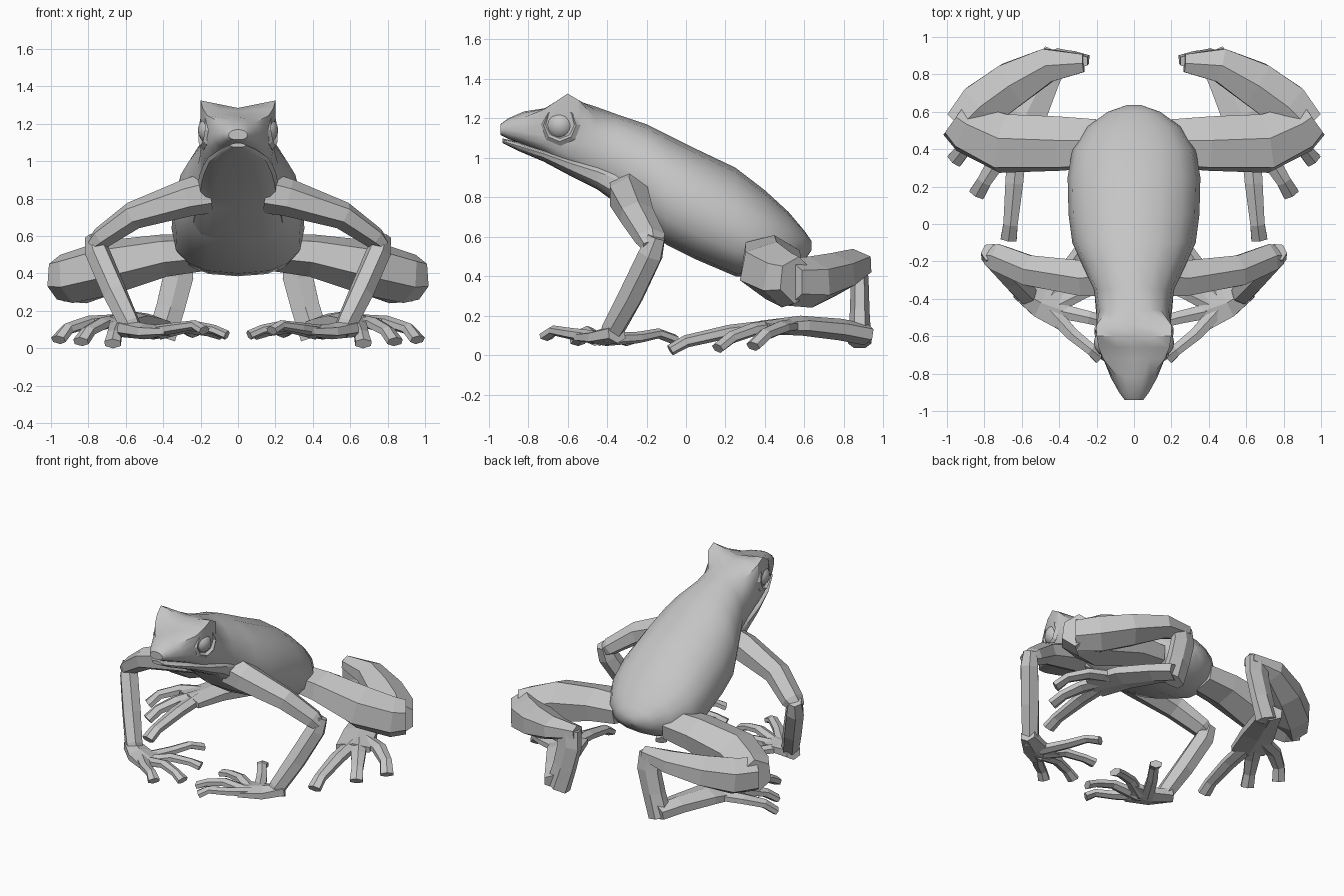
import bpy, bmesh, math
from mathutils import Vector

skin = bpy.data.materials.new("grey_skin")
skin.diffuse_color = (0.56, 0.56, 0.56, 1)


def make_object(name, rings, smooth=None, mirror=True):
    """Skin a list of vertex rings into a closed tube."""
    bm = bmesh.new()
    loops = [[bm.verts.new(p) for p in ring] for ring in rings]
    n = len(rings[0])
    for a, b in zip(loops, loops[1:]):
        for i in range(n):
            bm.faces.new((a[i], a[(i + 1) % n], b[(i + 1) % n], b[i]))
    bm.faces.new(loops[0])
    bm.faces.new(loops[-1])
    bmesh.ops.recalc_face_normals(bm, faces=bm.faces)
    mesh = bpy.data.meshes.new(name)
    bm.to_mesh(mesh)
    bm.free()
    ob = bpy.data.objects.new(name, mesh)
    bpy.context.collection.objects.link(ob)
    finish(ob, smooth, mirror)
    return ob


def finish(ob, smooth, mirror):
    ob.data.materials.append(skin)
    if smooth:
        bpy.ops.object.select_all(action='DESELECT')
        ob.select_set(True)
        bpy.context.view_layer.objects.active = ob
        bpy.ops.object.shade_smooth_by_angle(angle=math.radians(smooth))
    if mirror:
        centre = bpy.data.objects.get("mirror_centre")
        if centre is None:
            centre = bpy.data.objects.new("mirror_centre", None)
            bpy.context.collection.objects.link(centre)
            centre.hide_render = True
        mod = ob.modifiers.new("mirror", 'MIRROR')
        mod.mirror_object = centre


def limb(name, path, sides=6, up=(0, 0, 1)):
    """Tapered tube; each path point is x, y, z, half width, half height."""
    pts = [Vector(p[:3]) for p in path]
    rings = []
    for i, p in enumerate(path):
        before = (pts[i] - pts[i - 1]).normalized() if i else Vector()
        after = (pts[i + 1] - pts[i]).normalized() if i < len(pts) - 1 else Vector()
        t = (before + after).normalized()
        side = t.cross(Vector(up)).normalized()
        top = side.cross(t)
        ring = []
        for k in range(sides):
            a = math.tau * (k + 0.5) / sides
            ring.append(pts[i] + side * p[3] * 1.1 * math.cos(a) + top * p[4] * math.sin(a))
        rings.append(ring)
    make_object(name, rings)


def section(y, top, bottom, width, mid, low=0.8, sides=16):
    """Rounded cross-section, fuller below than above."""
    ring = []
    for k in range(sides):
        a = math.tau * k / sides
        c, s = math.cos(a), math.sin(a)
        e = 0.95 if s > 0 else low
        x = width * math.copysign(abs(c) ** e, c)
        h = (top - mid) if s > 0 else (mid - bottom)
        ring.append(Vector((x, y, mid + h * math.copysign(abs(s) ** e, s))))
    return ring


# Head and body
stations = [
    (-0.94, 1.17, 1.115, 0.05, 1.14), (-0.90, 1.20, 1.095, 0.08, 1.14),
    (-0.82, 1.235, 1.065, 0.125, 1.13), (-0.72, 1.25, 1.02, 0.165, 1.11),
    (-0.66, 1.265, 0.97, 0.18, 1.10),
    (-0.60, 1.285, 0.94, 0.19, 1.08), (-0.54, 1.28, 0.90, 0.195, 1.07),
    (-0.46, 1.26, 0.85, 0.20, 1.04),
    (-0.35, 1.22, 0.77, 0.215, 0.98), (-0.20, 1.17, 0.65, 0.285, 0.88),
    (-0.10, 1.12, 0.56, 0.33, 0.80), (0.05, 1.045, 0.485, 0.35, 0.73),
    (0.25, 0.95, 0.40, 0.355, 0.64), (0.40, 0.835, 0.385, 0.33, 0.58),
    (0.52, 0.725, 0.42, 0.25, 0.56), (0.60, 0.63, 0.48, 0.14, 0.56),
    (0.635, 0.58, 0.53, 0.04, 0.555)]
rings = [section(*s) for s in stations]
# Raised brow corners above the eyes
brow = {3: (0.165, 1.19, 1.245), 4: (0.19, 1.22, 1.285),
        5: (0.20, 1.24, 1.325), 6: (0.20, 1.20, 1.29)}
for row, (x, low, high) in brow.items():
    middle = (high + stations[row][1]) / 2
    for k, px, z in ((1, x, low), (2, x, high), (3, x * 0.5, middle)):
        for idx, sign in ((k, 1), (8 - k, -1)):
            rings[row][idx].x, rings[row][idx].z = sign * px, z
make_object("body", rings, smooth=35, mirror=False)

# Lower jaw and throat
jaw = [(-0.93, 1.098, 1.075, 0.04, 1.085, 0.8), (-0.85, 1.08, 1.035, 0.10, 1.06, 0.8),
       (-0.72, 1.04, 0.98, 0.16, 1.02, 0.75), (-0.58, 1.00, 0.905, 0.19, 0.97, 0.65),
       (-0.45, 0.98, 0.84, 0.205, 0.93, 0.55), (-0.32, 0.96, 0.745, 0.215, 0.88, 0.55),
       (-0.15, 0.90, 0.60, 0.25, 0.75, 0.6), (0.0, 0.80, 0.52, 0.22, 0.65, 0.7)]
make_object("lower_jaw", [section(*s) for s in jaw], smooth=35, mirror=False)

# Eyes with faceted lids
bpy.ops.mesh.primitive_uv_sphere_add(segments=16, ring_count=10, radius=0.075,
                                     location=(0.14, -0.635, 1.165))
eye = bpy.context.object
eye.name = "eye"
finish(eye, 60, True)
bpy.ops.mesh.primitive_torus_add(major_segments=8, minor_segments=4, major_radius=0.085,
                                 minor_radius=0.02, location=(0.175, -0.635, 1.165),
                                 rotation=(0, math.radians(85), math.radians(-12)))
lid = bpy.context.object
lid.name = "eyelid"
finish(lid, None, True)

# Front legs
limb("upper_arm", [(0.16, -0.28, 0.83, 0.11, 0.11), (0.27, -0.29, 0.805, 0.10, 0.10),
                   (0.56, -0.25, 0.71, 0.085, 0.075), (0.73, -0.18, 0.59, 0.075, 0.06),
                   (0.78, -0.17, 0.55, 0.05, 0.04)])
limb("forearm", [(0.77, -0.15, 0.60, 0.045, 0.05), (0.75, -0.18, 0.51, 0.06, 0.07),
                 (0.66, -0.28, 0.30, 0.06, 0.07), (0.58, -0.37, 0.13, 0.055, 0.06),
                 (0.55, -0.39, 0.08, 0.045, 0.04)])
limb("palm", [(0.62, -0.35, 0.11, 0.05, 0.05), (0.50, -0.42, 0.09, 0.085, 0.042),
              (0.36, -0.47, 0.09, 0.11, 0.028)])
fingers = [
    [(0.45, -0.46, 0.09), (0.33, -0.59, 0.11), (0.23, -0.67, 0.125), (0.18, -0.71, 0.095)],
    [(0.42, -0.46, 0.08), (0.24, -0.50, 0.12), (0.13, -0.53, 0.10), (0.06, -0.55, 0.07)],
    [(0.42, -0.44, 0.08), (0.28, -0.37, 0.11), (0.16, -0.32, 0.09), (0.09, -0.30, 0.07)],
    [(0.46, -0.41, 0.08), (0.36, -0.24, 0.09), (0.29, -0.14, 0.11), (0.24, -0.06, 0.08)]]
for i, f in enumerate(fingers):
    sizes = ((0.042, 0.034), (0.036, 0.029), (0.032, 0.026), (0.04, 0.026))
    limb(f"finger_{i + 1}", [p + s for p, s in zip(f, sizes)])

# Hind legs
limb("thigh", [(0.20, 0.43, 0.51, 0.13, 0.10), (0.40, 0.43, 0.495, 0.145, 0.115),
               (0.70, 0.43, 0.43, 0.155, 0.15), (0.89, 0.51, 0.38, 0.13, 0.14),
               (0.96, 0.56, 0.38, 0.10, 0.12)], up=(0, 0.15, 1))
limb("shank", [(0.93, 0.52, 0.37, 0.10, 0.12), (0.82, 0.63, 0.37, 0.13, 0.13),
               (0.65, 0.75, 0.41, 0.125, 0.11), (0.46, 0.85, 0.46, 0.095, 0.08),
               (0.27, 0.86, 0.48, 0.05, 0.05)])
limb("ankle", [(0.33, 0.87, 0.49, 0.085, 0.045), (0.32, 0.88, 0.38, 0.085, 0.045),
               (0.36, 0.88, 0.22, 0.08, 0.05), (0.41, 0.88, 0.06, 0.08, 0.06)],
     up=(0, 1, 0))
limb("foot", [(0.41, 0.91, 0.105, 0.08, 0.055), (0.48, 0.78, 0.13, 0.09, 0.055),
              (0.58, 0.58, 0.15, 0.115, 0.05), (0.66, 0.38, 0.14, 0.12, 0.035)])
toes = [
    [(0.62, 0.48, 0.15), (0.64, 0.22, 0.12), (0.66, 0.0, 0.07), (0.67, -0.08, 0.025)],
    [(0.64, 0.48, 0.15), (0.73, 0.34, 0.13), (0.80, 0.23, 0.09), (0.84, 0.16, 0.035)],
    [(0.60, 0.55, 0.15), (0.80, 0.48, 0.14), (0.91, 0.40, 0.105), (0.96, 0.34, 0.045)]]
for i, t in enumerate(toes):
    sizes = ((0.055, 0.035), (0.05, 0.034), (0.04, 0.032), (0.045, 0.029))
    limb(f"toe_{i + 1}", [p + s for p, s in zip(t, sizes)])
